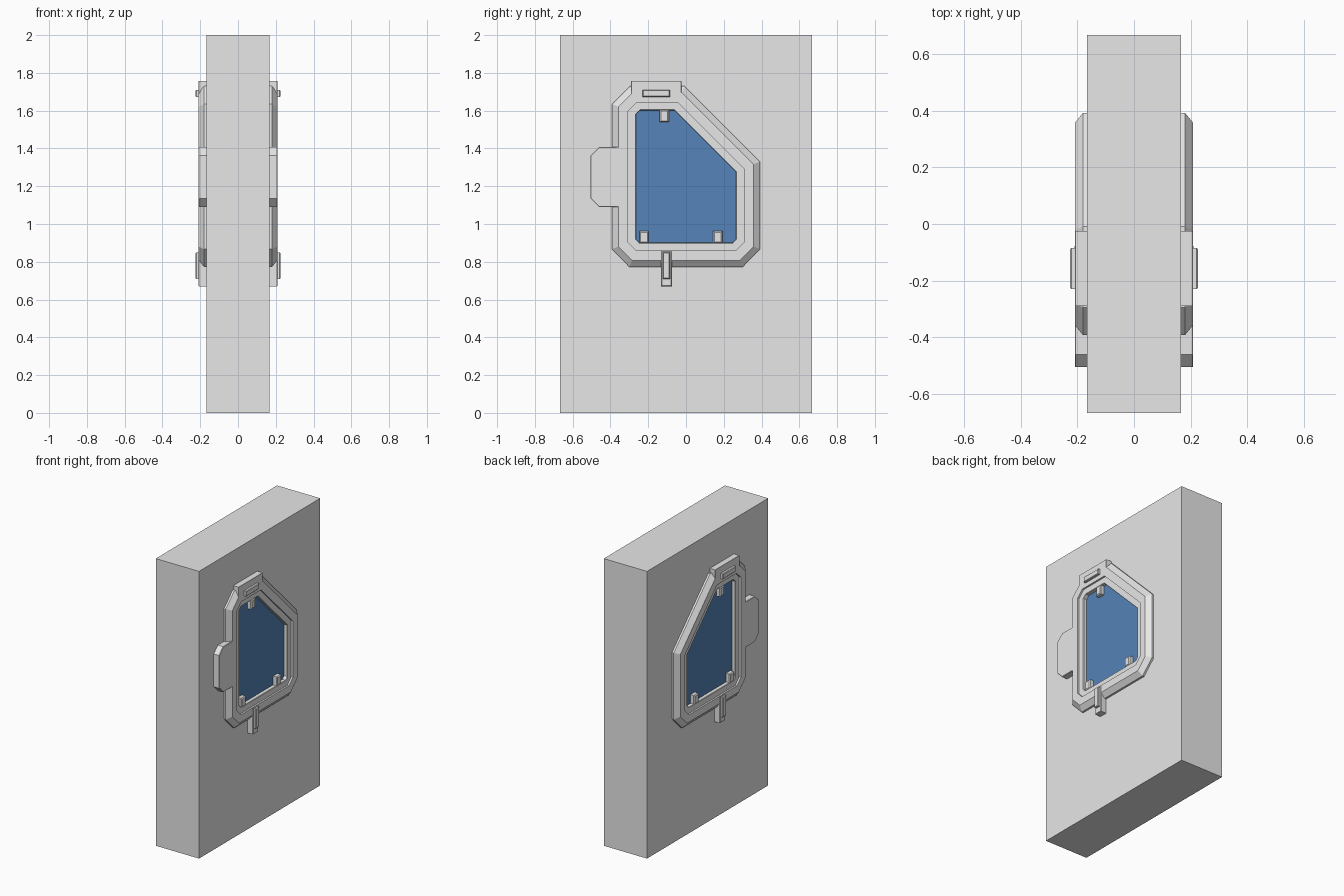
import bpy, bmesh
from mathutils import Vector

if "Cube" in bpy.data.objects:
    bpy.data.objects.remove(bpy.data.objects["Cube"])


def material(name, colour):
    m = bpy.data.materials.new(name)
    m.use_nodes = True
    m.diffuse_color = (*colour, 1)
    m.node_tree.nodes["Principled BSDF"].inputs["Base Color"].default_value = (*colour, 1)
    return m


grey = material("light grey", (0.8, 0.8, 0.8))
blue = material("window blue", (0.09, 0.23, 0.48))
WALL = 0.1667   # half thickness of the wall
FACE = 0.208    # front plane of the frame


def inset(points, d):
    """Mitred inset of a counter-clockwise outline."""
    pts = [Vector(p) for p in points]
    result = []
    for i, p in enumerate(pts):
        a = (p - pts[i - 1]).normalized()
        b = (pts[(i + 1) % len(pts)] - p).normalized()
        na, nb = Vector((-a.y, a.x)), Vector((-b.y, b.x))
        result.append(p + (na + nb) * d / (1 + na.dot(nb)))
    return result


def loft(name, outline, steps, mat, cap=True, mirror=True):
    """Join insets of a y-z outline; each step is (inset, x)."""
    bm = bmesh.new()
    rings = [[bm.verts.new((x, p.x, p.y)) for p in inset(outline, d)] for d, x in steps]
    n = len(outline)
    for r, s in zip(rings, rings[1:]):
        for i in range(n):
            j = (i + 1) % n
            bm.faces.new((r[i], r[j], s[j], s[i]))
    if cap:
        bm.faces.new(rings[-1])
        if len(rings) > 1:
            bm.faces.new(rings[0][::-1])
    mesh = bpy.data.meshes.new(name)
    bm.to_mesh(mesh)
    bm.free()
    mesh.materials.append(mat)
    ob = bpy.data.objects.new(name, mesh)
    bpy.context.collection.objects.link(ob)
    if mirror:
        ob.modifiers.new("both_sides", "MIRROR").use_axis[0] = True
    return ob


def rect(y0, y1, z0, z1):
    return [(y0, z0), (y1, z0), (y1, z1), (y0, z1)]


def block(name, area, x0, x1, bevel=0.004):
    return loft(name, rect(*area), [(0, x0), (0, x1 - bevel), (bevel, x1)], grey)


# Wall slab
loft("wall", rect(-0.6667, 0.6667, 0, 2), [(0, -WALL), (0, WALL)], grey, mirror=False)

# Window frame: chamfered outside, stepped inside
outline = [(-0.30, 0.773), (0.30, 0.773), (0.392, 0.867), (0.392, 1.33),
           (-0.008, 1.73), (-0.295, 1.73), (-0.392, 1.635), (-0.392, 0.867)]
loft("window_frame", outline,
     [(0, WALL), (0, 0.18), (0.034, FACE), (0.086, FACE), (0.086, 0.196),
      (0.125, 0.196), (0.128, 0.193), (0.128, WALL)], grey, cap=False)

# Glass pane
loft("glass", inset(outline, 0.128), [(0, 0.17)], blue)

# Hinge plate and its raised bar at the top
block("top_plate", (-0.29, -0.025, 1.66, 1.757), WALL, FACE, 0.001)
block("top_bar", (-0.23, -0.085, 1.673, 1.71), FACE - 0.01, 0.225)

# Latch and handle at the bottom
block("latch", (-0.132, -0.075, 0.67, 0.858), WALL, FACE + 0.002)
block("latch_handle", (-0.123, -0.086, 0.71, 0.85), FACE - 0.01, 0.225)

# Side tab with cut corners
loft("side_tab", [(-0.505, 1.135), (-0.46, 1.09), (-0.355, 1.09),
                  (-0.355, 1.408), (-0.46, 1.408), (-0.505, 1.363)],
     [(0, WALL), (0, FACE - 0.002), (0.003, FACE + 0.001)], grey)

# Clips that hold the glass
for name, y, z in (("top_clip", -0.115, 1.54), ("front_clip", -0.222, 0.898),
                   ("back_clip", 0.168, 0.898)):
    block(name, (y - 0.024, y + 0.024, z, z + 0.064), WALL, 0.2, 0.006)
